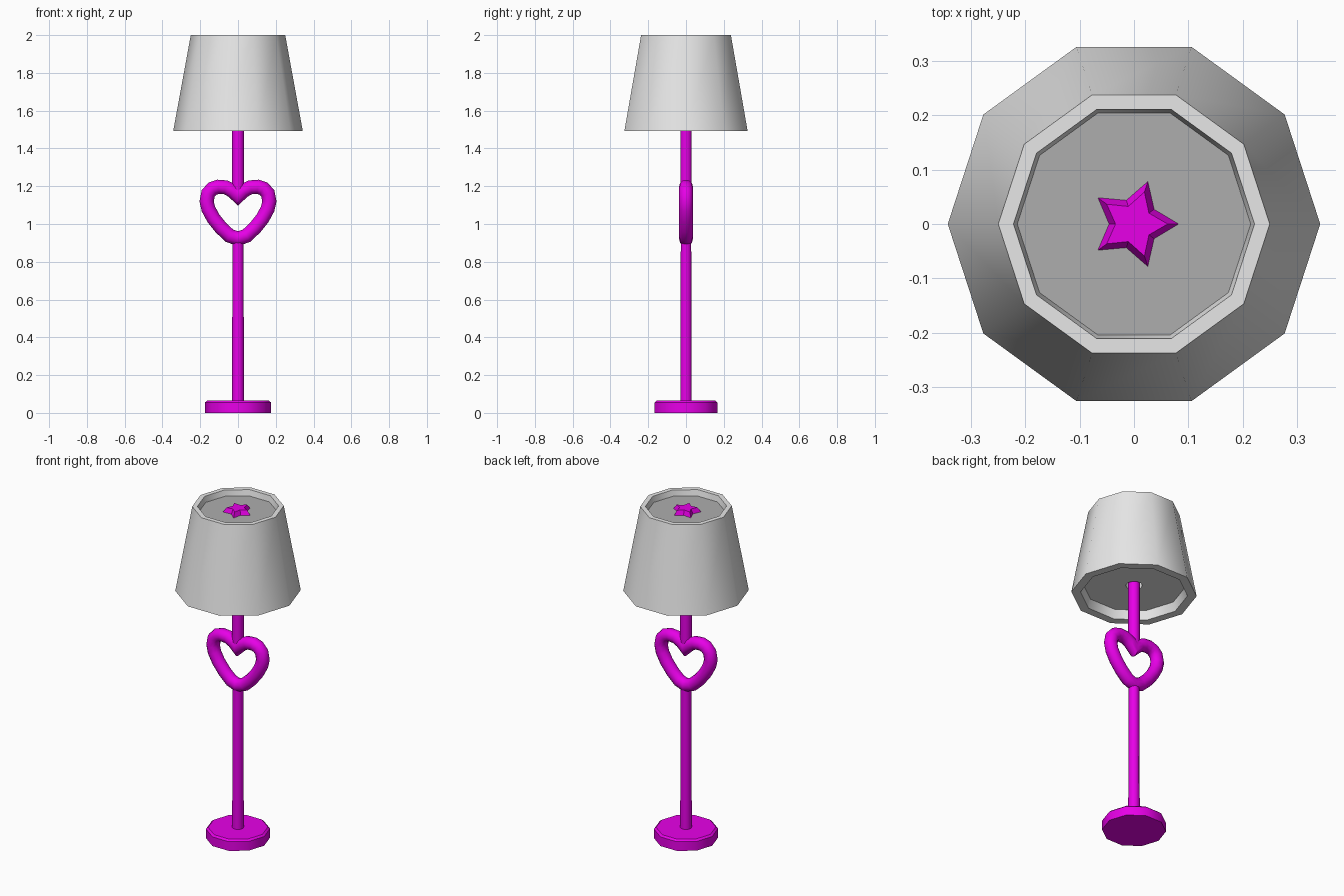
import bpy, bmesh, math
from mathutils import Vector

if "Cube" in bpy.data.objects:
    bpy.data.objects.remove(bpy.data.objects["Cube"])


def material(name, col):
    m = bpy.data.materials.new(name)
    m.diffuse_color = (*col, 1)
    m.use_nodes = True
    m.node_tree.nodes["Principled BSDF"].inputs["Base Color"].default_value = m.diffuse_color
    return m


MAGENTA = material("magenta", (0.8, 0.0, 0.8))
GREY = material("light_grey", (0.8, 0.8, 0.8))
DARK = material("mid_grey", (0.42, 0.42, 0.42))


def finish(name, bm, mats, smooth=40):
    bmesh.ops.recalc_face_normals(bm, faces=bm.faces)
    me = bpy.data.meshes.new(name)
    bm.to_mesh(me)
    bm.free()
    ob = bpy.data.objects.new(name, me)
    bpy.context.collection.objects.link(ob)
    for m in mats:
        me.materials.append(m)
    if smooth:
        bpy.ops.object.select_all(action='DESELECT')
        ob.select_set(True)
        bpy.context.view_layer.objects.active = ob
        bpy.ops.object.shade_smooth_by_angle(angle=math.radians(smooth))
    return ob


def loft(bm, rings, caps=True, closed=False):
    """Skin a list of equal-length vertex position rings."""
    vs = [[bm.verts.new(p) for p in r] for r in rings]
    pairs = list(zip(vs, vs[1:])) + ([(vs[-1], vs[0])] if closed else [])
    for a, b in pairs:
        for i in range(len(a)):
            j = (i + 1) % len(a)
            bm.faces.new((a[i], a[j], b[j], b[i]))
    if caps:
        bm.faces.new(vs[0])
        bm.faces.new(vs[-1])


def circle(r, z, n):
    return [(r * math.cos(2 * math.pi * i / n), r * math.sin(2 * math.pi * i / n), z)
            for i in range(n)]


def turned(name, profile, n, mats, smooth=40):
    bm = bmesh.new()
    loft(bm, [circle(r, z, n) for r, z in profile])
    return finish(name, bm, mats, smooth)


# Base and pole sections
turned("base", [(0.175, 0), (0.175, 0.055), (0.163, 0.065)], 10, [MAGENTA])
turned("lower_pole", [(0.032, 0.06), (0.029, 0.92)], 10, [MAGENTA])
turned("upper_pole", [(0.032, 1.16), (0.032, 1.58)], 10, [MAGENTA])

# Shade: ten-sided, recessed at both ends, with a socket round the pole
shade = turned("shade", [(0.046, 1.58), (0.046, 1.545), (0.28, 1.545), (0.293, 1.492),
                         (0.343, 1.492), (0.25, 2.0), (0.222, 2.0), (0.215, 1.965)],
               10, [GREY, DARK])
for p in shade.data.polygons:
    if p.normal.z > 0.9 and p.center.z < 1.98:
        p.material_index = 1


# Star finial on the top panel
def star(outer, inner, z):
    return [((outer, inner)[i % 2] * math.cos(i * math.pi / 5),
             (outer, inner)[i % 2] * math.sin(i * math.pi / 5), z) for i in range(10)]


bm = bmesh.new()
loft(bm, [star(0.086, 0.048, 1.96), star(0.062, 0.034, 1.992)])
finish("star_finial", bm, [MAGENTA], 0)

# Heart: mitred tube swept round a mirrored outline
half = [(0.045, 0.938), (0.09, 0.98), (0.13, 1.03), (0.157, 1.08), (0.166, 1.12),
        (0.158, 1.162), (0.135, 1.187), (0.105, 1.197), (0.065, 1.194), (0.03, 1.176)]
path = [(0, 0.922)] + half + [(0, 1.148)] + [(-x, z) for x, z in reversed(half)]
R, SIDES = 0.037, 12
rings = []
for i, p in enumerate(path):
    p = Vector(p)
    a = (p - Vector(path[i - 1])).normalized()
    b = (Vector(path[(i + 1) % len(path)]) - p).normalized()
    t = (a + b).normalized()
    nrm = Vector((t.y, -t.x)) / max(t.dot(b), 0.6)
    ring = []
    for k in range(SIDES):
        ang = 2 * math.pi * k / SIDES
        q = p + nrm * R * math.cos(ang)
        ring.append((q.x, R * math.sin(ang), q.y))
    rings.append(ring)
bm = bmesh.new()
loft(bm, rings, caps=False, closed=True)
finish("heart_ring", bm, [MAGENTA], 50)
